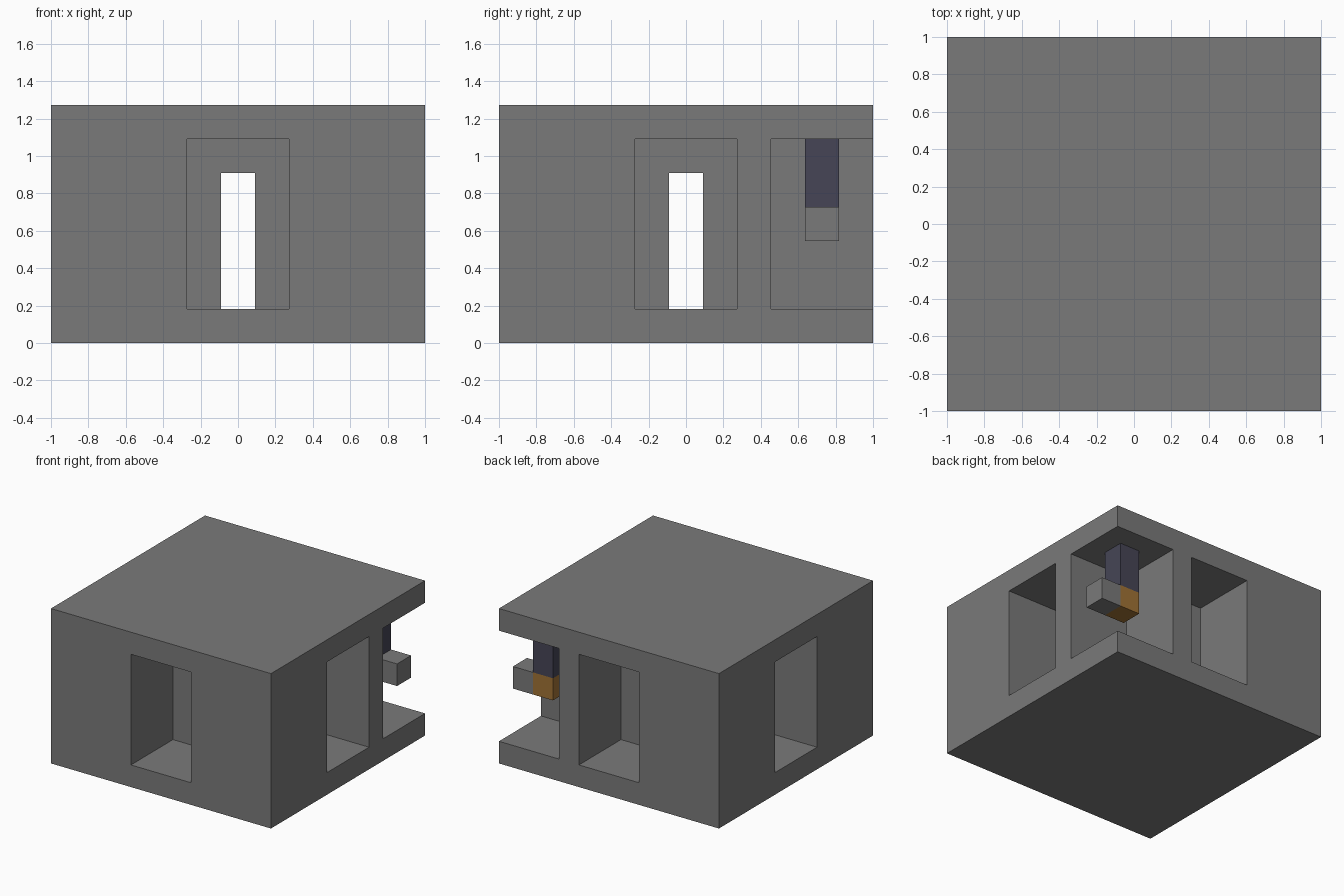
import bpy

old = bpy.data.objects.get("Cube")
if old:
    bpy.data.objects.remove(old, do_unlink=True)

U = 2 / 11  # the block is 11 x 11 x 7 modules


def material(name, rgb):
    mat = bpy.data.materials.new(name)
    mat.use_nodes = True
    mat.diffuse_color = (*rgb, 1)
    mat.node_tree.nodes["Principled BSDF"].inputs["Base Color"].default_value = (*rgb, 1)
    return mat


stone = material("stone grey", (0.195, 0.195, 0.195))
slate = material("dark slate", (0.061, 0.060, 0.093))
amber = material("amber brown", (0.356, 0.171, 0.036))


def box(name, low, high, mat=None):
    """Box between two corners, measured in modules from the block's base centre."""
    size = [(b - a) * U for a, b in zip(low, high)]
    middle = [(a + b) / 2 * U for a, b in zip(low, high)]
    bpy.ops.mesh.primitive_cube_add(size=1, location=middle)
    obj = bpy.context.object
    obj.name = obj.data.name = name
    obj.scale = size
    bpy.ops.object.transform_apply(location=False, rotation=False, scale=True)
    if mat:
        obj.data.materials.append(mat)
    return obj


def carve(target, low, high):
    cutter = box("cutter", low, high)
    cutter.hide_render = True
    bpy.context.view_layer.objects.active = target
    mod = target.modifiers.new("carve", "BOOLEAN")
    mod.operation = "DIFFERENCE"
    mod.solver = "EXACT"
    mod.object = cutter
    bpy.ops.object.modifier_apply(modifier=mod.name)
    bpy.data.objects.remove(cutter, do_unlink=True)


# Solid block
block = box("block", (-5.5, -5.5, 0), (5.5, 5.5, 7), stone)

# Wide doorway recesses on all four sides
for side in (-1, 1):
    near, far = sorted((side * 2.5, side * 6))
    carve(block, (-1.5, near, 1), (1.5, far, 6))
    carve(block, (near, -1.5, 1), (far, 1.5, 6))

# Narrow crossing corridors
carve(block, (-0.5, -3, 1), (0.5, 3, 5))
carve(block, (-3, -0.5, 1), (3, 0.5, 5))

# Open niche at one rear corner
carve(block, (2.5, 2.5, 1), (6, 6, 6))

# Hanging fixture inside the niche
box("hanging_post", (3.5, 3.5, 4), (4.5, 4.5, 6), slate)
box("post_tip", (3.5, 3.5, 3), (4.5, 4.5, 4), amber)
box("side_block", (4.5, 3.5, 3), (5.5, 4.5, 4), stone)
